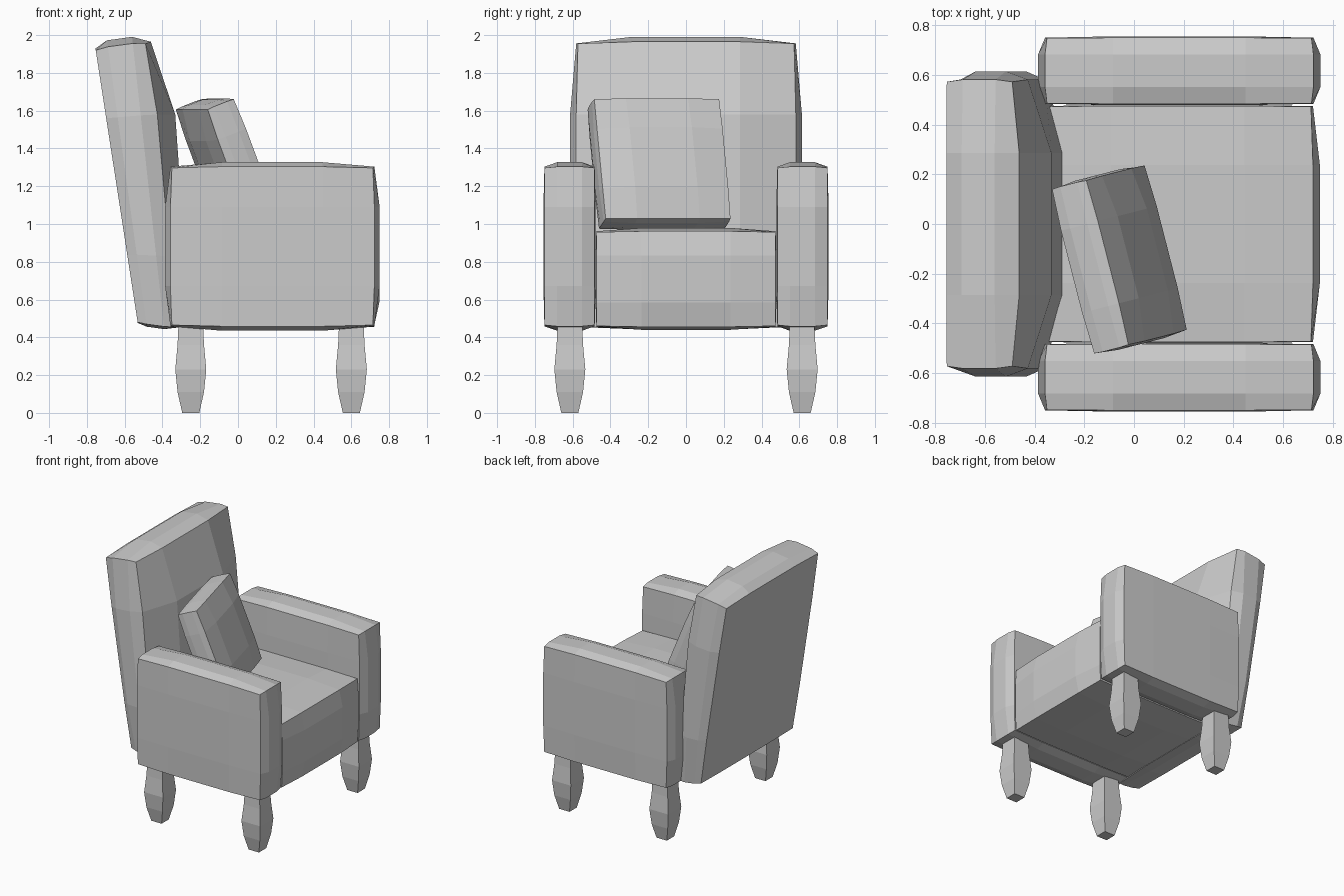
import bpy, bmesh, math
from mathutils import Vector, Matrix

if "Cube" in bpy.data.objects:
    bpy.data.objects.remove(bpy.data.objects["Cube"])

# One plain upholstery colour
grey = bpy.data.materials.new("light grey")
grey.diffuse_color = (0.6, 0.6, 0.6, 1)
grey.use_nodes = True
grey.node_tree.nodes["Principled BSDF"].inputs["Base Color"].default_value = grey.diffuse_color


def finish(bm, name):
    bmesh.ops.recalc_face_normals(bm, faces=bm.faces)
    mesh = bpy.data.meshes.new(name)
    bm.to_mesh(mesh)
    bm.free()
    mesh.materials.append(grey)
    obj = bpy.data.objects.new(name, mesh)
    bpy.context.collection.objects.link(obj)
    return obj


def cushion(name, lo, hi, puff_lo, puff_hi, warp=None):
    """Box between corners lo and hi, 3x3 faces per side, each side puffed out."""
    bm = bmesh.new()
    bmesh.ops.create_cube(bm, size=2)
    bmesh.ops.subdivide_edges(bm, edges=bm.edges[:], cuts=2, use_grid_fill=True)
    for v in bm.verts:
        # move inner loops to the quarter points
        unit = [c if abs(c) > 0.9 else math.copysign(0.5, c) for c in v.co]
        extremes = sum(abs(c) > 0.9 for c in unit)
        amount = {1: 1.0, 2: 0.22, 3: 0.0}[extremes]
        p = Vector()
        for i, c in enumerate(unit):
            p[i] = lo[i] + (hi[i] - lo[i]) * (c + 1) / 2
            if c > 0.9:
                p[i] += puff_hi[i] * amount
            elif c < -0.9:
                p[i] -= puff_lo[i] * amount
        v.co = warp(p) if warp else p
    return finish(bm, name)


# Arms
for side, name in ((-1, "right_arm"), (1, "left_arm")):
    y0, y1 = sorted((side * 0.485, side * 0.748))
    puff = (0.036, 0.007, 0.03)
    cushion(name, (-0.35, y0, 0.465), (0.714, y1, 1.297), puff, puff)

# Seat
cushion("seat", (-0.36, -0.473, 0.46), (0.712, 0.473, 0.957),
        (0.036, 0.006, 0.02), (0.036, 0.006, 0.022))


# Backrest: leaning, flat behind, thinner at the bottom, puffed at the front
def lean(p):
    u, z = p.x, p.z
    back = -0.535 - 0.148 * (z - 0.48)
    front = -0.49 + 0.0957 * (1.955 - z)
    lift = (1 - min(u, 1)) * (0.025 - 0.06 * (z - 0.455) / 1.5)
    return Vector((back + u * (front - back), p.y, z + lift))


cushion("backrest", (0, -0.572, 0.455), (1, 0.572, 1.955),
        (0, 0.042, 0.018), (0.5, 0.042, 0.045), lean)

# Loose pillow, turned and leaning against the backrest
turn = (Matrix.Rotation(math.radians(14.4), 4, 'Z')
        @ Matrix.Rotation(math.radians(-21), 4, 'Y'))
centre = Vector((0.01, -0.125, 1.345)) - turn @ Vector((0.076, 0, 0))
puff = (0.028, 0.01, 0.012)
cushion("pillow", (-0.076, -0.341, -0.338), (0.076, 0.341, 0.338), puff, puff,
        lambda p: centre + turn @ p)

# Legs: square section swept through a few heights (z, half width)
PROFILE = ((0, 0.045), (0.11, 0.07), (0.23, 0.082), (0.36, 0.07), (0.47, 0.065))
for x, end in ((-0.25, "rear"), (0.60, "front")):
    for y, side in ((-0.615, "right"), (0.615, "left")):
        bm = bmesh.new()
        rings = [[bm.verts.new((x + sx * r, y + sy * r, z))
                  for sx, sy in ((-1, -1), (1, -1), (1, 1), (-1, 1))]
                 for z, r in PROFILE]
        for a, b in zip(rings, rings[1:]):
            for i in range(4):
                j = (i + 1) % 4
                bm.faces.new((a[i], a[j], b[j], b[i]))
        bm.faces.new(rings[0][::-1])
        bm.faces.new(rings[-1])
        finish(bm, f"{end}_{side}_leg")
